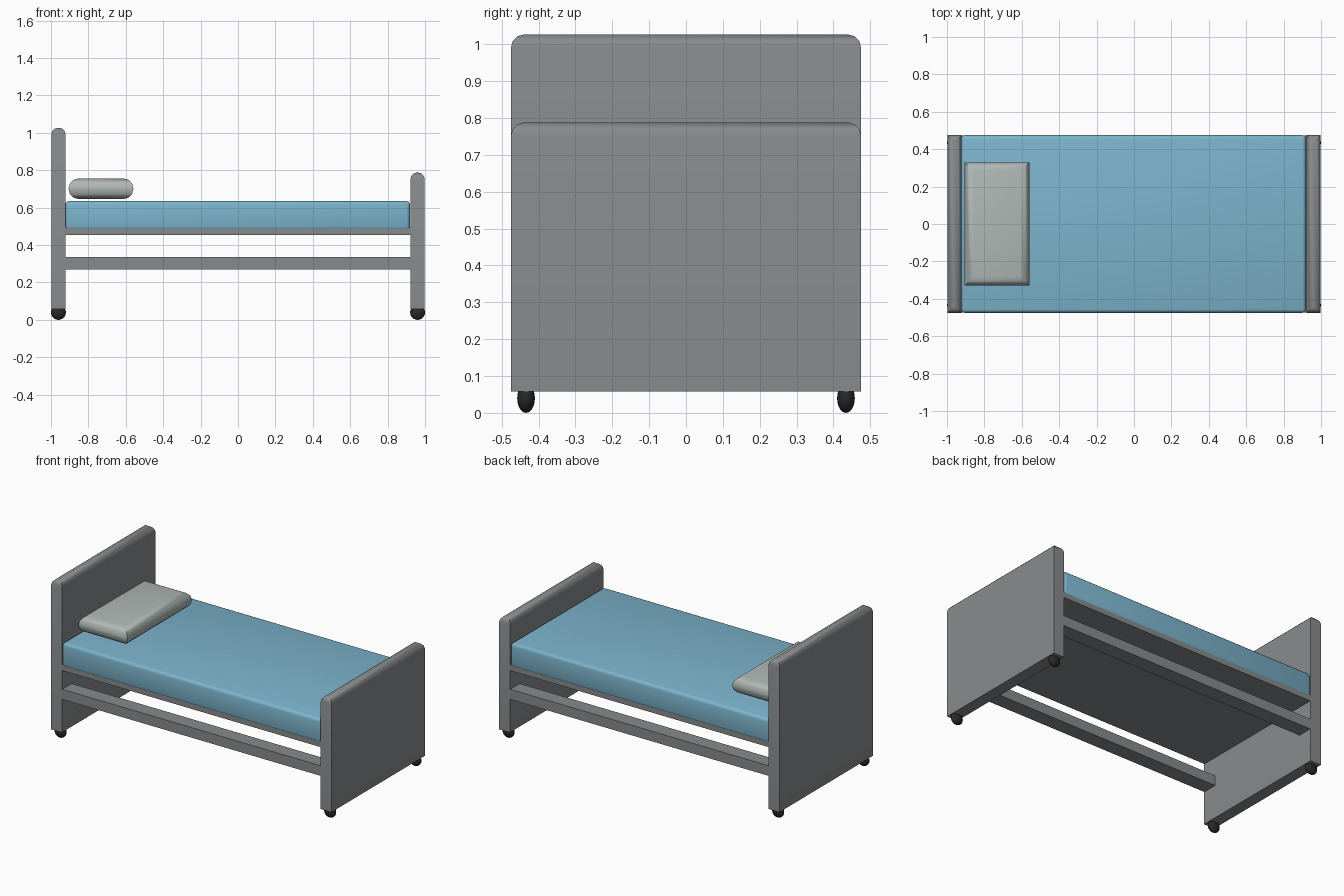
import bpy, bmesh, math
from mathutils import Matrix, Vector

if "Cube" in bpy.data.objects:
    bpy.data.objects.remove(bpy.data.objects["Cube"])


def material(name, rgb):
    m = bpy.data.materials.new(name)
    m.diffuse_color = (*rgb, 1)
    m.use_nodes = True
    m.node_tree.nodes["Principled BSDF"].inputs["Base Color"].default_value = m.diffuse_color
    return m


GREY = material("grey frame", (0.245, 0.258, 0.265))
BLUE = material("blue mattress", (0.202, 0.456, 0.604))
PALE = material("pale pillow", (0.43, 0.48, 0.468))
BLACK = material("black rubber", (0.022, 0.022, 0.023))


def finish(bm, name, mat, angle=50):
    me = bpy.data.meshes.new(name)
    bm.to_mesh(me)
    bm.free()
    ob = bpy.data.objects.new(name, me)
    bpy.context.collection.objects.link(ob)
    me.materials.append(mat)
    bpy.ops.object.select_all(action='DESELECT')
    ob.select_set(True)
    bpy.context.view_layer.objects.active = ob
    bpy.ops.object.shade_smooth_by_angle(angle=math.radians(angle))
    return ob


def box(name, lo, hi, mat, bevel=0, segments=3, pick=None):
    """Box between two corners; edges chosen by pick(edge) are rounded."""
    lo, hi = Vector(lo), Vector(hi)
    bm = bmesh.new()
    bmesh.ops.create_cube(bm, size=1, matrix=Matrix.Translation((lo + hi) / 2)
                          @ Matrix.Diagonal((*(hi - lo), 1)))
    if bevel:
        edges = [e for e in bm.edges if pick is None or pick(e)]
        bmesh.ops.bevel(bm, geom=edges, offset=bevel, segments=segments,
                        profile=0.5, affect='EDGES')
    return finish(bm, name, mat)


def level(e):
    return abs(e.verts[0].co.z - e.verts[1].co.z) < 1e-5


# Head and foot boards with rounded top edges
for name, x0, x1, top in (("headboard", -0.998, -0.922, 1.027),
                          ("footboard", 0.922, 0.998, 0.788)):
    box(name, (x0, -0.475, 0.058), (x1, 0.475, top), GREY, 0.036, 3,
        lambda e: level(e) and e.verts[0].co.z > 0.5)

# Bed base and mattress
box("bed_base", (-0.93, -0.472, 0.455), (0.93, 0.472, 0.494), GREY)
box("mattress", (-0.924, -0.475, 0.478), (0.92, 0.475, 0.635), BLUE, 0.02, 3)

# Pillow, rounded towards its top and bottom
box("pillow", (-0.905, -0.33, 0.647), (-0.56, 0.33, 0.755), PALE, 0.049, 3, level)

# Lower side rails and castors
for side, s in (("front", -1), ("back", 1)):
    ys = sorted((s * 0.472, s * 0.375))
    box(side + "_lower_rail", (-0.93, ys[0], 0.27), (0.93, ys[1], 0.335), GREY)
    for end, t in (("head", -1), ("foot", 1)):
        bm = bmesh.new()
        bmesh.ops.create_uvsphere(
            bm, u_segments=20, v_segments=12, radius=1,
            matrix=Matrix.Translation((t * 0.96, s * 0.434, 0.04))
            @ Matrix.Diagonal((0.04, 0.024, 0.04, 1)))
        finish(bm, f"{side}_{end}_castor", BLACK)
